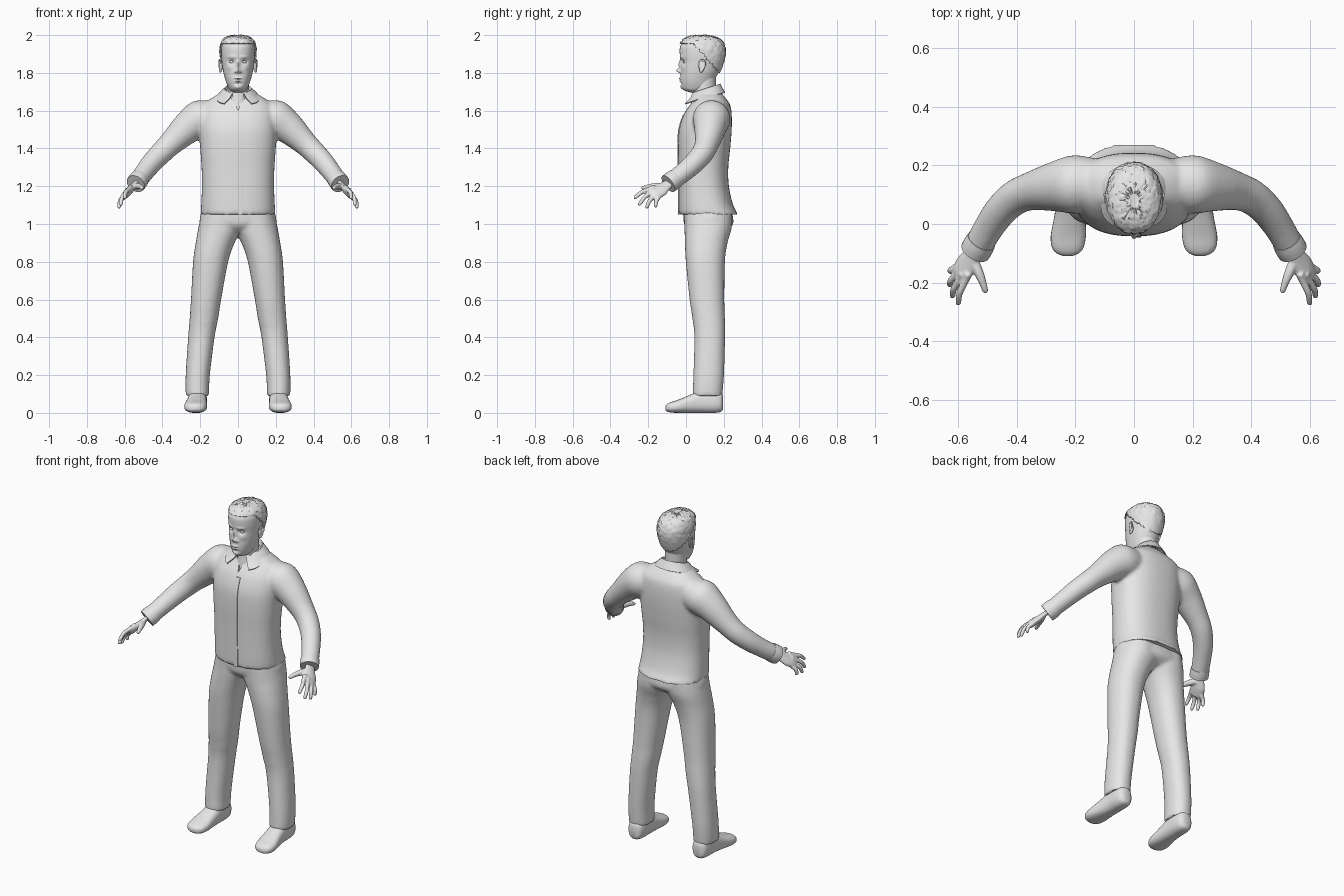
import bpy, bmesh, math, random
from mathutils import Vector

if "Cube" in bpy.data.objects:
    bpy.data.objects.remove(bpy.data.objects["Cube"])

random.seed(4)
grey = bpy.data.materials.new("plain grey")
grey.diffuse_color = (0.8, 0.8, 0.8, 1)
grey.use_nodes = True
grey.node_tree.nodes["Principled BSDF"].inputs["Base Color"].default_value = grey.diffuse_color


def finish(name, bm, voxel=0, smooth=0, solid=0, cutter=None):
    """Turn a bmesh into a smooth shaded object, fusing its pieces if asked."""
    bmesh.ops.recalc_face_normals(bm, faces=bm.faces[:])
    me = bpy.data.meshes.new(name)
    bm.to_mesh(me)
    bm.free()
    me.materials.append(grey)
    ob = bpy.data.objects.new(name, me)
    bpy.context.collection.objects.link(ob)
    if voxel:
        m = ob.modifiers.new("fuse", 'REMESH')
        m.mode, m.voxel_size = 'VOXEL', voxel
    if smooth:
        m = ob.modifiers.new("relax", 'SMOOTH')
        m.factor, m.iterations = 0.5, smooth
    if solid:
        m = ob.modifiers.new("thickness", 'SOLIDIFY')
        m.thickness, m.offset = solid, 0
    if cutter:
        m = ob.modifiers.new("cut", 'BOOLEAN')
        m.operation, m.object = 'DIFFERENCE', cutter
    bpy.ops.object.select_all(action='DESELECT')
    bpy.context.view_layer.objects.active = ob
    ob.select_set(True)
    bpy.ops.object.convert(target='MESH')
    bpy.ops.object.shade_smooth_by_angle(angle=math.radians(45))
    return ob


def loft(bm, rings, n=32, steps=4, power=2.0):
    """Skin over rings (centre, u, v), splined along their length."""
    R = [[*c, *u, *v] for c, u, v in rings]
    R = [R[0]] + R + [R[-1]]
    rows = []
    for i in range(1, len(R) - 2):
        last = i == len(R) - 3
        for k in range(steps + last):
            t = k / steps
            p = [0.5 * (2*b + (c-a)*t + (2*a-5*b+4*c-d)*t*t + (3*b-a-3*c+d)*t**3)
                 for a, b, c, d in zip(R[i-1], R[i], R[i+1], R[i+2])]
            c, u, v = Vector(p[:3]), Vector(p[3:6]), Vector(p[6:])
            row = []
            for j in range(n):
                a = math.tau * j / n
                ca, sa = math.cos(a), math.sin(a)
                row.append(bm.verts.new(
                    c + u * math.copysign(abs(ca) ** (2 / power), ca)
                    + v * math.copysign(abs(sa) ** (2 / power), sa)))
            rows.append(row)
    for r, s in zip(rows, rows[1:]):
        for j in range(n):
            bm.faces.new((r[j], r[j-1], s[j-1], s[j]))
    bm.faces.new(rows[0])
    bm.faces.new(rows[-1])


def level(z, x0, x1, y0, y1):
    """Horizontal ring from its extents."""
    return (((x0+x1)/2, (y0+y1)/2, z), ((x1-x0)/2, 0, 0), (0, (y1-y0)/2, 0))


def tube(bm, pts, side=1, n=20, flat=1.0, up=(0, 0, 1)):
    """Limb along (x, y, z, radius) points; flat squashes it along up."""
    P = [Vector((p[0]*side, p[1], p[2])) for p in pts]
    rings = []
    for i, p in enumerate(P):
        t = (P[min(i+1, len(P)-1)] - P[max(i-1, 0)]).normalized()
        u = t.cross(Vector((up[0]*side, up[1], up[2]))).normalized()
        v = u.cross(t)
        rings.append((p, u * pts[i][3], v * pts[i][3] * flat))
    loft(bm, rings, n)


def ball(bm, loc, scale, seg=20):
    g = bmesh.ops.create_uvsphere(bm, u_segments=seg, v_segments=seg//2, radius=1)
    for v in g["verts"]:
        v.co = Vector(loc) + Vector([a*b for a, b in zip(v.co, scale)])


# Shirt: torso and both sleeves fused, with an open V neck
torso = [(1.05, .198, -.037, .277), (1.10, .195, -.038, .25), (1.2, .191, -.039, .227),
         (1.3, .193, -.04, .224), (1.4, .2, -.042, .234), (1.5, .205, -.037, .242),
         (1.58, .2, -.012, .242), (1.63, .185, .02, .234), (1.66, .15, .04, .215),
         (1.69, .1, .05, .19), (1.71, .07, .055, .17)]
sleeve = [(.13, .14, 1.57, .085), (.2, .135, 1.557, .1), (.27, .127, 1.507, .085),
          (.35, .112, 1.432, .066), (.405, .09, 1.378, .06), (.455, .045, 1.325, .056),
          (.5, -.02, 1.268, .051), (.538, -.088, 1.217, .049)]
wedge = bmesh.new()
tri = [[wedge.verts.new((x, y, z)) for x, z in ((-.045, 1.74), (0, 1.6), (.045, 1.74))]
       for y in (-.1, .07)]
for t in tri:
    wedge.faces.new(t)
for i in range(3):
    wedge.faces.new((tri[0][i], tri[0][i-1], tri[1][i-1], tri[1][i]))
cutter = finish("neck_cutter", wedge)
cutter.hide_render = True
bm = bmesh.new()
loft(bm, [level(z, -w, w, a, b) for z, w, a, b in torso], 48, 4, 2.4)
for s in (1, -1):
    tube(bm, sleeve, s, 28)
finish("shirt", bm, .01, 5, cutter=cutter)
bpy.data.objects.remove(cutter)

# Front placket following the chest
bm = bmesh.new()
loft(bm, [((.012, a, z), (.013, 0, 0), (0, .004, 0)) for z, w, a, b in torso[:7]], 12, 4, 6)
finish("placket", bm)

# Cuff bands at the sleeve ends
bm = bmesh.new()
for s in (1, -1):
    tube(bm, [(.52, -.056, 1.241, .051), (.531, -.075, 1.227, .053), (.542, -.094, 1.213, .052)], s, 28)
finish("cuffs", bm)

# Folded collar around the neck, with two points in front
bm = bmesh.new()
rows = []
for k in range(33):
    t = k / 32 * 2 - 1
    a = math.radians(90 + 155 * t)
    back = (1 + math.sin(a)) / 2
    tip = max(0, abs(t) - .7) / .3
    cx, sy = math.cos(a), math.sin(a)
    zt = 1.69 + .05 * back
    rows.append([bm.verts.new(c) for c in (
        (.066*cx, .105 + .07*sy, zt - .03), (.072*cx, .105 + .077*sy, zt),
        (.098*cx, .105 + .088*sy, zt - .025),
        ((.115 + .055*tip)*cx, .105 + (.1 + .02*tip)*sy, zt - .045 - .012*tip))])
for r, s in zip(rows, rows[1:]):
    for j in range(3):
        bm.faces.new((r[j], r[j+1], s[j+1], s[j]))
finish("collar", bm, solid=.006)

# Trousers: hips and two legs fused
leg = [(.09, .153, .277, .035, .192), (.2, .149, .277, .039, .201), (.4, .124, .264, .044, .207),
       (.5, .105, .256, .034, .206), (.6, .089, .249, .019, .203), (.8, .052, .238, -.001, .206),
       (.9, .018, .224, -.006, .22), (.98, -.02, .21, -.008, .242), (1.06, -.02, .193, -.01, .245)]
hips = [(.955, .1, .03, .2), (1.0, .2, -.01, .25), (1.09, .185, -.015, .238)]
bm = bmesh.new()
loft(bm, [level(z, -w, w, a, b) for z, w, a, b in hips], 40, 4, 2.3)
for s in (1, -1):
    loft(bm, [level(z, s*x0, s*x1, a, b) for z, x0, x1, a, b in leg], 32, 5, 2.2)
finish("trousers", bm, .01, 4)

# Shoes, lofted from heel to toe
shoe = [(.197, .214, .02, .02, .09), (.185, .214, .04, .006, .11), (.15, .214, .049, 0, .125),
        (.08, .215, .05, 0, .12), (.02, .219, .054, 0, .095), (-.04, .224, .06, 0, .07),
        (-.08, .226, .054, .002, .057), (-.1, .226, .038, .007, .047), (-.109, .226, .015, .014, .036)]
bm = bmesh.new()
for s in (1, -1):
    loft(bm, [((s*x, y, (a+b)/2), (w, 0, 0), (0, 0, (b-a)/2)) for y, x, w, a, b in shoe], 28, 4, 2.5)
finish("shoes", bm)

# Hands: wrist, palm, four fingers and a thumb fused
fingers = [((.574, -.19, 1.187), (.602, -.277, 1.135)), ((.593, -.185, 1.168), (.622, -.252, 1.098)),
           ((.603, -.168, 1.15), (.632, -.212, 1.083)), ((.606, -.146, 1.14), (.629, -.163, 1.088))]
bm = bmesh.new()
for s in (1, -1):
    tube(bm, [(.525, -.06, 1.235, .03), (.55, -.1, 1.208, .03), (.572, -.135, 1.18, .042),
              (.588, -.168, 1.163, .044), (.597, -.186, 1.15, .034)], s, 20, .45, (.8, -.2, .55))
    for base, tip in fingers:
        a, b = Vector(base), Vector(tip)
        mid = a.lerp(b, .5) + Vector((.007, -.003, .006))
        tube(bm, [(*(a + (a-b)*.25), .012), (*a, .0125), (*mid, .0115),
                  (*a.lerp(b, .9), .0095), (*b, .004)], s, 12)
    tube(bm, [(.55, -.12, 1.2, .018), (.53, -.165, 1.2, .017), (.516, -.2, 1.197, .013),
              (.507, -.228, 1.19, .01), (.505, -.236, 1.187, .004)], s, 12)
finish("hands", bm, .005, 2)

# Head: lofted skull with the face pushed in and out by soft bumps
skull = [(1.697, .025, .02, .09), (1.71, .044, -.012, .12), (1.735, .057, -.026, .14),
         (1.77, .069, -.03, .155), (1.81, .079, -.029, .176), (1.86, .086, -.028, .194),
         (1.9, .089, -.033, .202), (1.94, .087, -.031, .198), (1.968, .074, -.011, .178),
         (1.985, .048, .022, .14), (1.991, .012, .06, .1)]
# x, z, spread x, spread z, push outward
bumps = [(0, 1.812, .011, .011, .022), (0, 1.845, .009, .022, .012), (.014, 1.805, .008, .007, .009),
         (.034, 1.858, .015, .011, -.013), (.032, 1.884, .022, .007, .005), (0, 1.77, .02, .005, .009),
         (0, 1.757, .017, .005, .007), (0, 1.763, .024, .002, -.006), (0, 1.742, .022, .006, -.005),
         (0, 1.722, .02, .011, .007), (.046, 1.828, .016, .014, .004)]


def skull_rings(grow):
    return [level(z + grow * (z > 1.96), -w-grow, w+grow, a-grow, b+grow) for z, w, a, b in skull]


bm = bmesh.new()
loft(bm, skull_rings(0), 120, 8, 2.15)
for v in bm.verts:
    if v.co.y < .06:
        for x, z, sx, sz, d in bumps:
            for c in {x, -x}:
                v.co.y -= d * math.exp(-((v.co.x-c)/sx)**2 - ((v.co.z-z)/sz)**2)
finish("head", bm)

# Eyes and ears
bm = bmesh.new()
for s in (1, -1):
    ball(bm, (s*.033, -.004, 1.858), (.014, .013, .0085))
finish("eyes", bm)
bm = bmesh.new()
for s in (1, -1):
    ball(bm, (s*.09, .083, 1.835), (.009, .017, .03))
    rim = [(.087, .072, 1.815, .004), (.094, .079, 1.806, .006), (.097, .09, 1.82, .005), (.1, .102, 1.845, .005),
           (.1, .097, 1.865, .005), (.096, .08, 1.868, .005), (.089, .068, 1.855, .004)]
    tube(bm, rim, s, 10, 1, (1, 0, 0))
finish("ears", bm, .004, 2)

# Neck
bm = bmesh.new()
loft(bm, [level(1.57, -.08, .08, .02, .17), level(1.63, -.066, .066, .025, .165),
          level(1.69, -.058, .058, .033, .158), level(1.8, -.06, .06, .04, .16)], 32)
finish("neck", bm)

# Short rough hair: a grown skull shell trimmed at the hairline
bm = bmesh.new()
loft(bm, skull_rings(.005), 72, 5, 2.15)
drop = []
for v in bm.verts:
    y = v.co.y
    line = 1.953 if y < .03 else max(1.79, 1.953 - (y - .03) * 1.1)
    if v.co.z < line:
        drop.append(v)
    else:
        d = (v.co - Vector((0, .085, 1.88))).normalized()
        v.co += d * random.uniform(-.003, .004) * min(1, (v.co.z - 1.8) / .12)
        v.co.z = min(v.co.z, 2.0)
bmesh.ops.delete(bm, geom=drop, context='VERTS')
finish("hair", bm, solid=.006)
